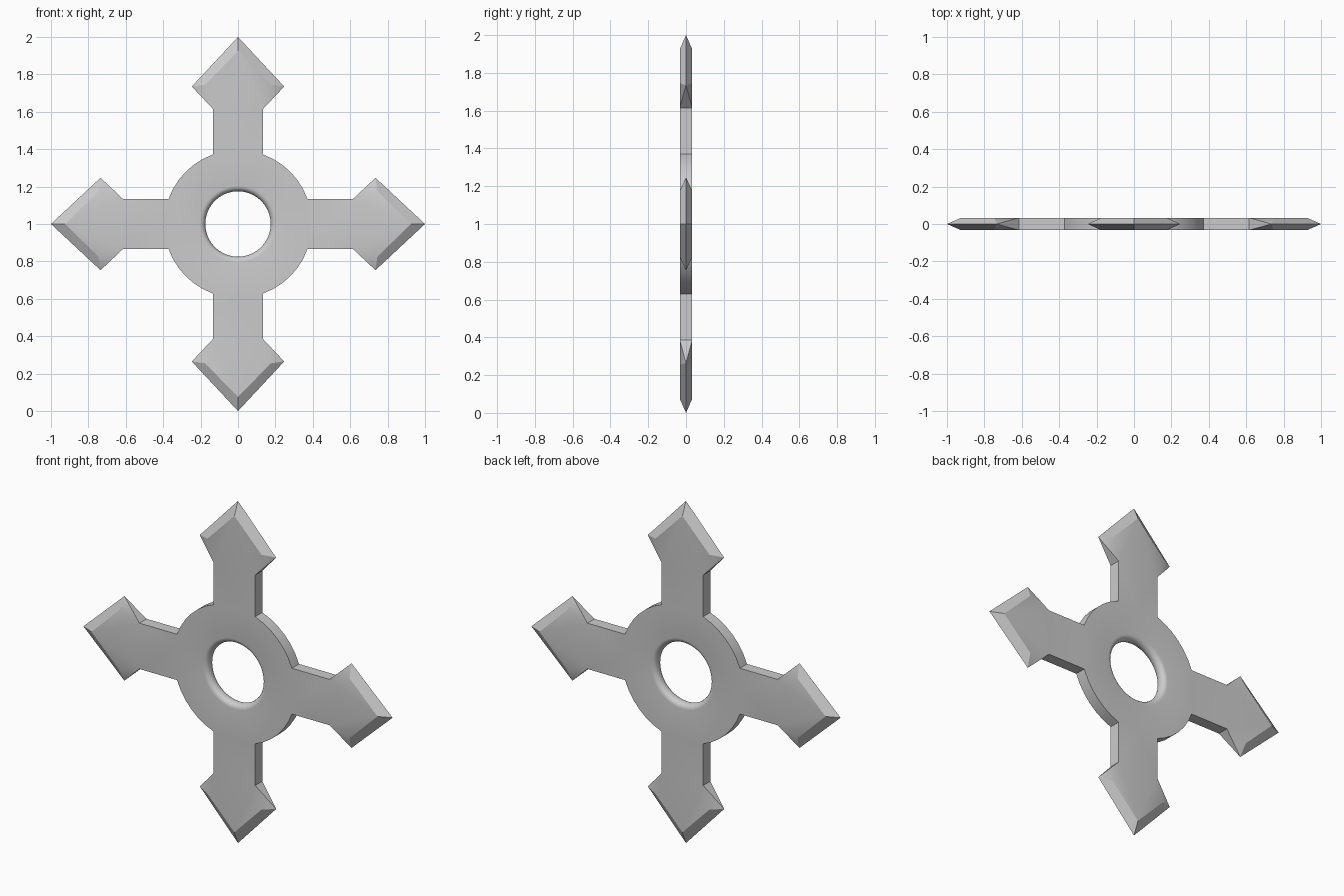
import bpy, bmesh, math

if "Cube" in bpy.data.objects:
    bpy.data.objects.remove(bpy.data.objects["Cube"])

T = 0.033               # half thickness
R = 0.395               # outer hub radius
W = 0.134               # half width of an arm
HOLE, FILLET = 0.175, 0.03
CZ = 1.0
base_ang = math.asin(W / R)
base_r = R * math.cos(base_ang)

bm = bmesh.new()


def vert(u, w, y, k):
    """u along arm k, w across it, y through the thickness"""
    a = k * math.pi / 2
    return bm.verts.new((u * math.cos(a) - w * math.sin(a), y,
                         CZ + u * math.sin(a) + w * math.cos(a)))


# Hub outline for one quarter: straight arm root, then arc to the next arm
ROOT, ARC = 4, 6
quarter = [(base_r, -W + 2 * W * i / ROOT) for i in range(ROOT)]
for i in range(ARC):
    a = base_ang + (math.pi / 2 - 2 * base_ang) * i / ARC
    quarter.append((R * math.cos(a), R * math.sin(a)))
Q = len(quarter)
N = 4 * Q


def hub_loop(y, radius=None):
    loop = []
    for k in range(4):
        for u, w in quarter:
            s = 1 if radius is None else radius / math.hypot(u, w)
            loop.append(vert(u * s, w * s, y, k))
    return loop


def bridge(a, b):
    for i in range(N):
        j = (i + 1) % N
        bm.faces.new((a[i], a[j], b[j], b[i]))


# Hub faces with the rounded hole
front, back = hub_loop(-T), hub_loop(T)
STEPS = 10
prev = front
for i in range(STEPS + 1):
    t = -math.pi / 2 + math.pi * i / STEPS
    loop = hub_loop(T * math.sin(t), HOLE + FILLET * (1 - math.cos(t)))
    bridge(prev, loop)
    prev = loop
bridge(prev, back)

for k in range(4):
    # Curved hub rim between arms
    for i in range(k * Q + ROOT, (k + 1) * Q):
        j = (i + 1) % N
        bm.faces.new((front[i], front[j], back[j], back[i]))

    # Arm with bevelled arrowhead
    edge = [vert(0.735, -0.247, 0, k), vert(1.0, 0, 0, k), vert(0.735, 0.247, 0, k)]
    sides = []
    for loop, y in ((front, -T), (back, T)):
        root = loop[k * Q:k * Q + ROOT + 1]
        neck_a, barb_a, tip, barb_b, neck_b = [
            vert(u, w, y, k) for u, w in
            ((0.615, -W), (0.745, -0.175), (0.925, 0), (0.745, 0.175), (0.615, W))]
        bm.faces.new(root[::-1] + [neck_a, barb_a, tip, barb_b, neck_b])
        bm.faces.new((barb_a, edge[0], edge[1], tip))
        bm.faces.new((tip, edge[1], edge[2], barb_b))
        bm.faces.new((neck_a, edge[0], barb_a))
        bm.faces.new((neck_b, barb_b, edge[2]))
        sides.append((root[0], neck_a, root[-1], neck_b))
    f, b = sides
    bm.faces.new((f[0], f[1], b[1], b[0]))
    bm.faces.new((f[2], f[3], b[3], b[2]))
    bm.faces.new((f[1], edge[0], b[1]))
    bm.faces.new((f[3], edge[2], b[3]))

bmesh.ops.recalc_face_normals(bm, faces=bm.faces[:])
mesh = bpy.data.meshes.new("throwing_star")
bm.to_mesh(mesh)
bm.free()
star = bpy.data.objects.new("throwing_star", mesh)
bpy.context.collection.objects.link(star)
bpy.context.view_layer.objects.active = star
star.select_set(True)
bpy.ops.object.shade_smooth_by_angle(angle=math.radians(25))
